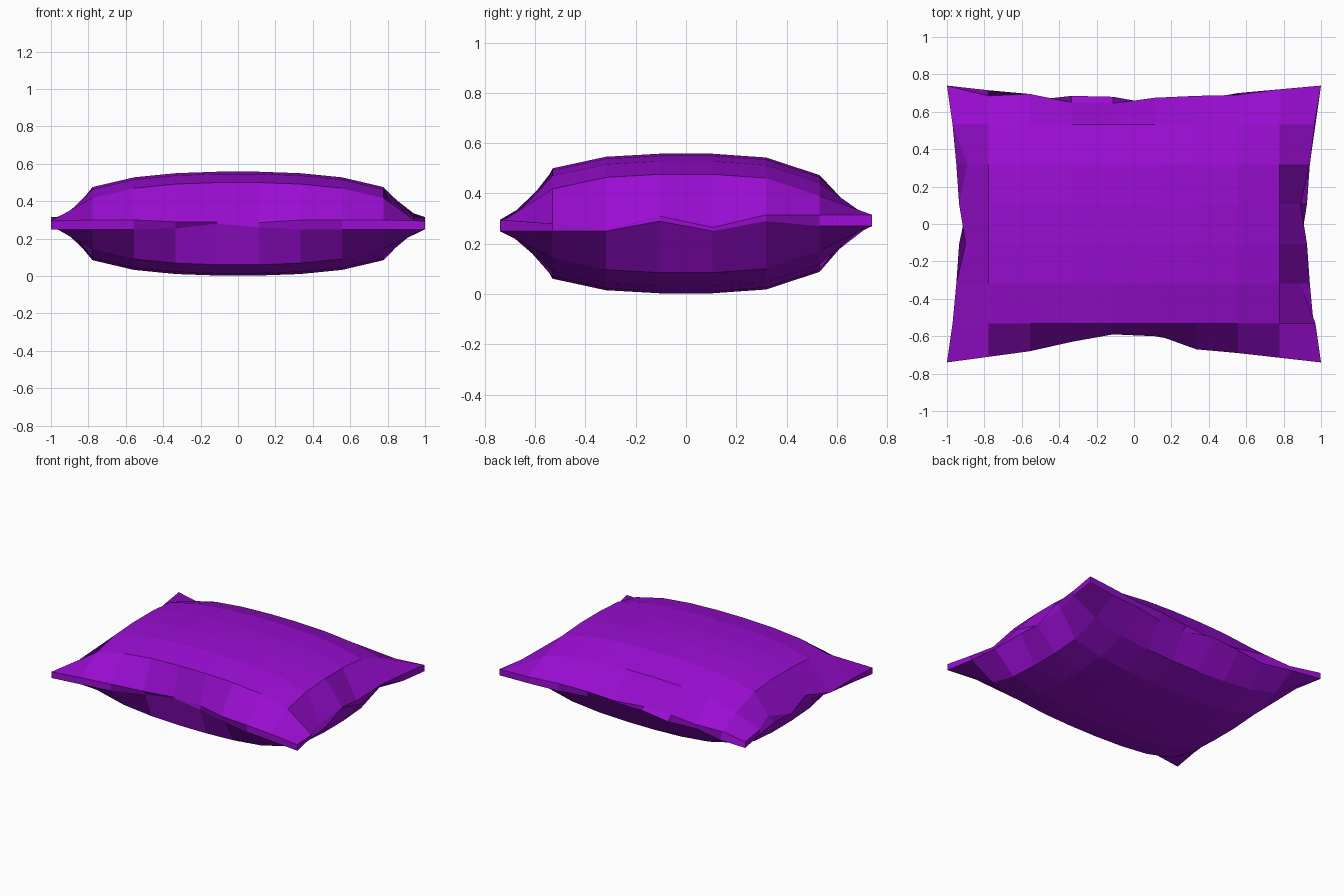
import bpy

cube = bpy.data.objects.get("Cube")
if cube:
    bpy.data.objects.remove(cube, do_unlink=True)

NX, NY = 9, 7          # cells across and deep
HALF_X, HALF_Y = 1.0, 0.74

# Fall of the padding from the crown, by distance from the middle
DROP_X = (0, 0.008, 0.03, 0.082)
DROP_FRONT = (0, 0.012, 0.058)
DROP_BACK = (0, 0.015, 0.085)

# Wavy hem of each sheet: outward reach along the four sides
REACH = {
    "top": dict(front=(.71, .68, .63, .59, .59, .67, .69, .715),
                back=(.685, .695, .65, .645, .675, .685, .69, .72),
                left=(.97, .95, .90, .935, .89, .97),
                right=(.97, .89, .925, .89, .94, .965)),
    "bottom": dict(front=(.71, .68, .60, .585, .60, .64, .69, .715),
                   back=(.715, .66, .685, .68, .64, .66, .70, .715),
                   left=(.965, .90, .935, .89, .95, .96),
                   right=(.96, .94, .89, .925, .90, .97)),
}
# Hem heights along the front and the sides
HEM_FRONT = {"top": (.30, .30, .29, .29, .285, .30, .30, .30),
             "bottom": (.25, .25, .255, .28, .26, .25, .25, .25)}
HEM_SIDE = {"top": (.28, .26, .31, .265, .315, .315),
            "bottom": (.25, .25, .29, .25, .29, .27)}


def point(i, j, sheet):
    """Position of grid corner i, j on one sheet of the cushion."""
    x = HALF_X * (2 * i / NX - 1)
    y = HALF_Y * (2 * j / NY - 1) * 1.005
    reach = REACH[sheet]
    at_side, at_end = i in (0, NX), j in (0, NY)
    if at_side and at_end:
        back = 0.02 if j else 0
        return x, max(-HALF_Y, min(HALF_Y, y)), (0.295 if sheet == "top" else 0.25) + back
    if at_side:
        x = reach["right"][j - 1] if i else -reach["left"][j - 1]
        return x, y, HEM_SIDE[sheet][j - 1]
    if at_end:
        y = reach["back"][i - 1] if j else -reach["front"][i - 1]
        return x, y, HEM_FRONT[sheet][i - 1] + (0.01 if j else 0)
    # Padded inside of the sheet
    fall_y = DROP_BACK if j > NY / 2 else DROP_FRONT
    fall = DROP_X[int(abs(i - NX / 2))] + fall_y[int(abs(j - NY / 2))]
    return x, y, 0.558 - fall if sheet == "top" else 0.003 + fall


verts, faces = [], []
row = NX + 1
sheet_size = row * (NY + 1)
for sheet in ("top", "bottom"):
    verts += [point(i, j, sheet) for j in range(NY + 1) for i in range(row)]

# Both padded sheets
for j in range(NY):
    for i in range(NX):
        a = j * row + i
        quad = (a, a + 1, a + row + 1, a + row)
        faces.append(quad)
        faces.append(tuple(v + sheet_size for v in reversed(quad)))

# Seam wall joining the two hems
loop = [i for i in range(NX)]
loop += [j * row + NX for j in range(NY)]
loop += [NY * row + i for i in range(NX, 0, -1)]
loop += [j * row for j in range(NY, 0, -1)]
for a, b in zip(loop, loop[1:] + loop[:1]):
    faces.append((a, a + sheet_size, b + sheet_size, b))

mesh = bpy.data.meshes.new("cushion")
mesh.from_pydata(verts, [], faces)
mesh.update()
cushion = bpy.data.objects.new("cushion", mesh)
bpy.context.collection.objects.link(cushion)

# Purple cloth
purple = bpy.data.materials.new("purple_cloth")
purple.use_nodes = True
colour = (0.32, 0.004, 0.64, 1)
purple.diffuse_color = colour
shader = next(n for n in purple.node_tree.nodes if n.type == "BSDF_PRINCIPLED")
shader.inputs["Base Color"].default_value = colour
shader.inputs["Roughness"].default_value = 0.8
mesh.materials.append(purple)
